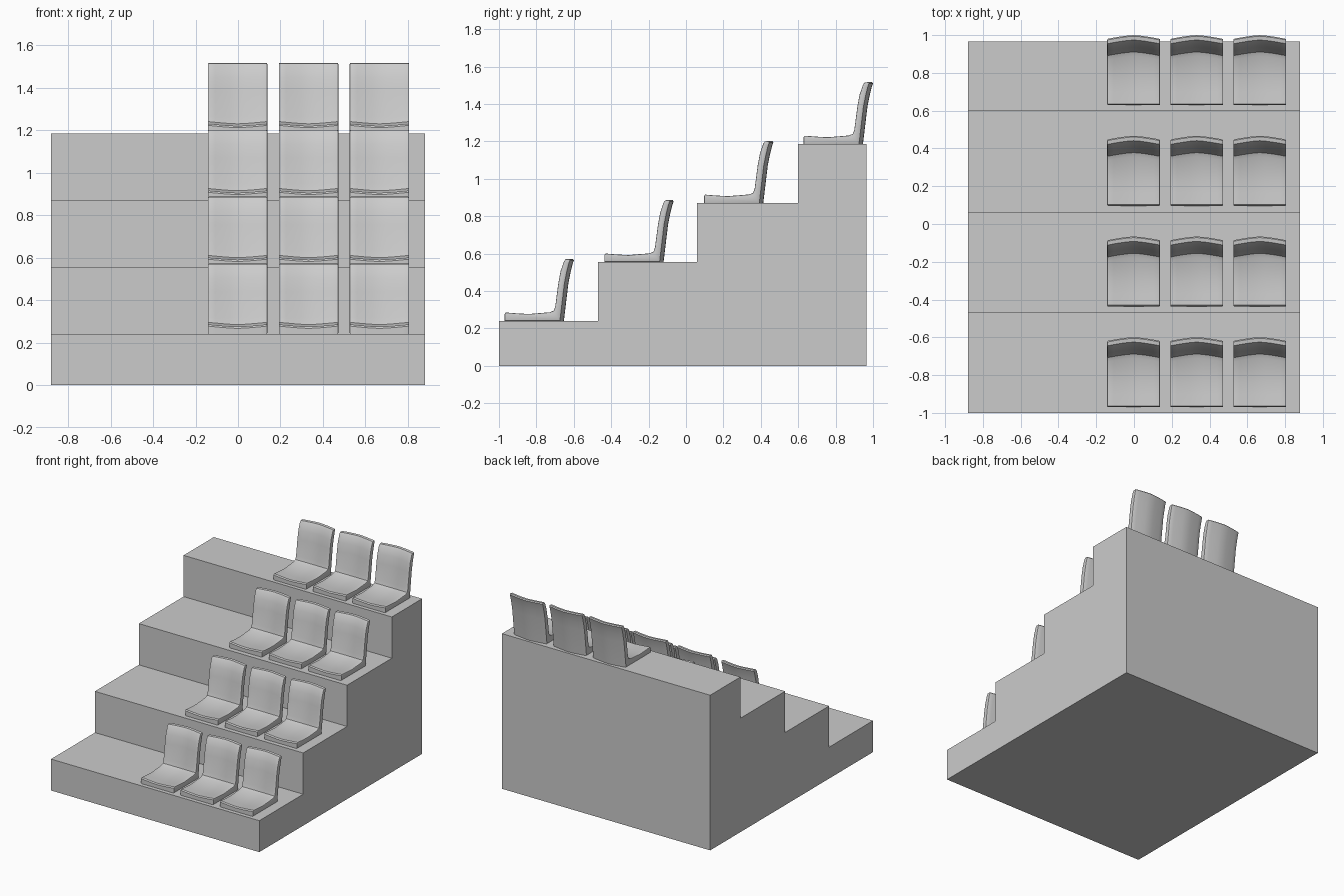
import bpy, bmesh

if "Cube" in bpy.data.objects:
    bpy.data.objects.remove(bpy.data.objects["Cube"])

STEP_Y, STEP_Z = 0.533, 0.315
HALF_W = 0.14


def loft(name, profile, xs, shift=lambda x, y, z: (y, z), bevel=0):
    """Sweep a closed (y, z) profile through x stations and cap both ends."""
    bm = bmesh.new()
    rings = [[bm.verts.new((x, *shift(x, y, z))) for y, z in profile] for x in xs]
    n = len(profile)
    for a, b in zip(rings, rings[1:]):
        for i in range(n):
            j = (i + 1) % n
            bm.faces.new((a[i], a[j], b[j], b[i]))
    caps = [bm.faces.new(rings[0]), bm.faces.new(rings[-1][::-1])]
    bmesh.ops.recalc_face_normals(bm, faces=bm.faces)
    if bevel:
        edges = list({e for f in caps for e in f.edges})
        bmesh.ops.bevel(bm, geom=edges, offset=bevel, segments=2, profile=0.5,
                        affect='EDGES', clamp_overlap=True)
    mesh = bpy.data.meshes.new(name)
    bm.to_mesh(mesh)
    bm.free()
    return mesh


def add(name, mesh, location=(0, 0, 0)):
    ob = bpy.data.objects.new(name, mesh)
    ob.location = location
    bpy.context.collection.objects.link(ob)
    return ob


# Stepped stand
steps = [(-1, 0), (-1, 0.24), (-0.47, 0.24), (-0.47, 0.555), (0.06, 0.555),
         (0.06, 0.87), (0.60, 0.87), (0.60, 1.185), (0.965, 1.185), (0.965, 0)]
add("stepped_stand", loft("stepped_stand", steps, (-0.88, 0.88)))

# Seat side profile: pad, backrest front, rolled top, backrest rear
seat_profile = [(0, 0), (0, 0.038), (0.007, 0.046), (0.07, 0.041), (0.13, 0.038),
                (0.24, 0.047), (0.262, 0.056), (0.270, 0.078), (0.286, 0.2),
                (0.298, 0.265), (0.316, 0.318), (0.325, 0.33), (0.345, 0.332),
                (0.351, 0.325), (0.344, 0.305), (0.333, 0.26), (0.321, 0.2),
                (0.297, 0)]


def dish(x, y, z):
    """Hollow the pad and bow the backrest towards the middle."""
    t = 1 - (abs(x) / HALF_W) ** 1.4
    if y > 0.23:
        y += 0.02 * t
    if 0.02 < z < 0.06:
        z -= 0.011 * t
    return y, z


stations = [HALF_W * k for k in (-1, -0.75, -0.5, -0.25, 0, 0.25, 0.5, 0.75, 1)]
seat_mesh = loft("seat", seat_profile, stations, dish, bevel=0.006)

# Four rows of three seats
bpy.ops.object.select_all(action='DESELECT')
for row in range(4):
    for col in range(3):
        ob = add(f"seat_row{row + 1}_{col + 1}", seat_mesh,
                 (-0.002 + 0.334 * col, -0.97 + STEP_Y * row, 0.24 + STEP_Z * row))

# Smooth the shared seat mesh, keeping sharp edges
ob.select_set(True)
bpy.context.view_layer.objects.active = ob
bpy.ops.object.shade_smooth_by_angle(angle=0.6)
